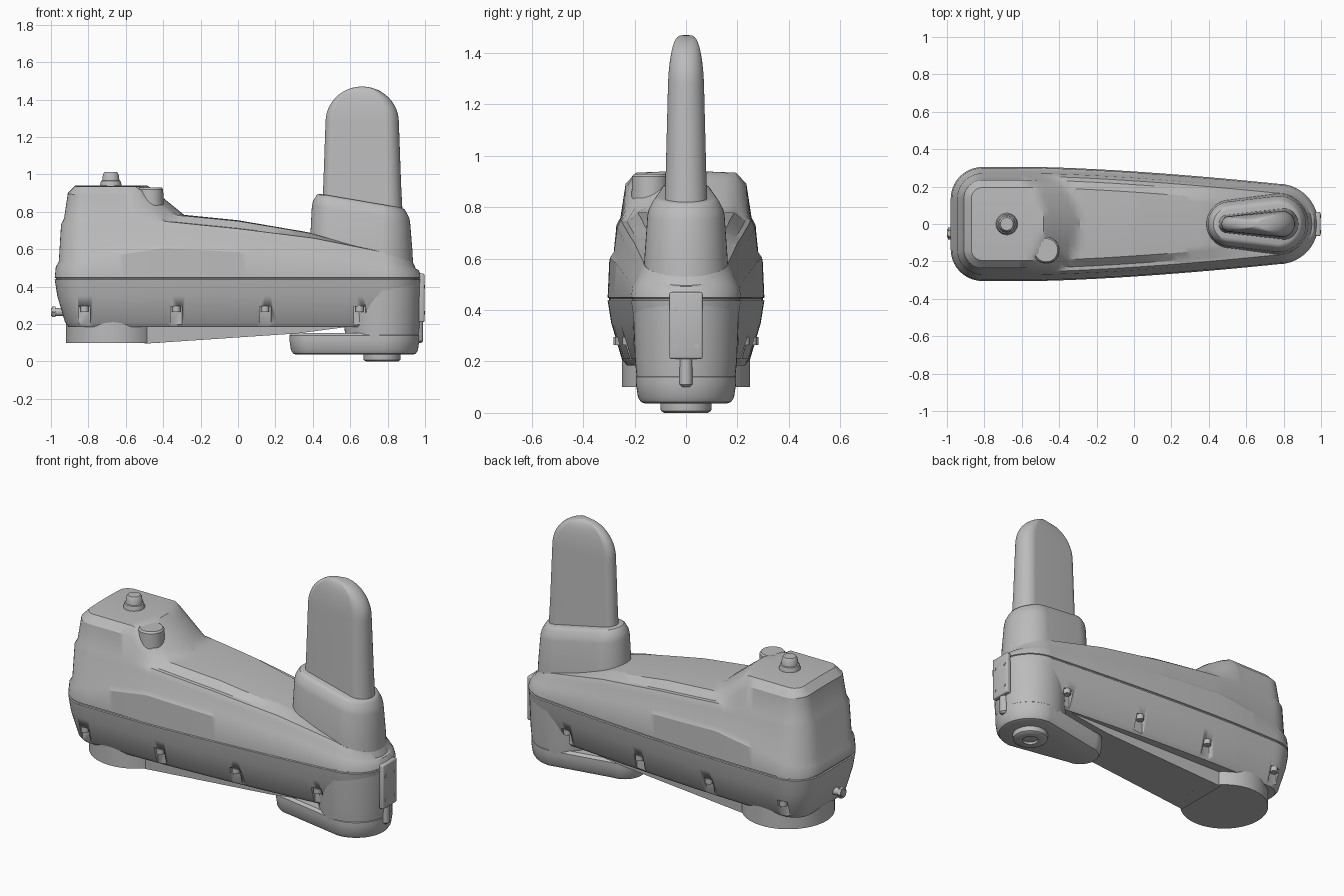
import bpy, bmesh
from math import pi, sin, cos, hypot, radians, sqrt
from mathutils import Matrix, Vector

if "Cube" in bpy.data.objects:
    bpy.data.objects.remove(bpy.data.objects["Cube"])

grey = bpy.data.materials.new("light_grey")
grey.use_nodes = True
grey.diffuse_color = (0.5, 0.5, 0.5, 1)
grey.node_tree.nodes["Principled BSDF"].inputs["Base Color"].default_value = (0.5, 0.5, 0.5, 1)


def finish(name, bm, bevel=0, angle=35):
    bmesh.ops.remove_doubles(bm, verts=bm.verts, dist=0.0001)
    bmesh.ops.recalc_face_normals(bm, faces=bm.faces)
    mesh = bpy.data.meshes.new(name)
    bm.to_mesh(mesh)
    bm.free()
    mesh.materials.append(grey)
    ob = bpy.data.objects.new(name, mesh)
    bpy.context.collection.objects.link(ob)
    bpy.ops.object.select_all(action="DESELECT")
    ob.select_set(True)
    bpy.context.view_layer.objects.active = ob
    if bevel:
        mod = ob.modifiers.new("soft_edges", "BEVEL")
        mod.width, mod.segments = bevel, 3
        bpy.ops.object.modifier_apply(modifier=mod.name)
    bpy.ops.object.shade_smooth_by_angle(angle=radians(angle))
    return ob


def loft(name, rings, cap=True, angle=35):
    bm = bmesh.new()
    rows = [[bm.verts.new(p) for p in ring] for ring in rings]
    for a, b in zip(rows, rows[1:]):
        for i in range(len(a)):
            j = (i + 1) % len(a)
            bm.faces.new((a[i], a[j], b[j], b[i]))
    if cap:
        bm.faces.new(rows[0])
        bm.faces.new(rows[-1])
    return finish(name, bm, angle=angle)


def teardrop(x0, r0, x1, r1, n=24):
    """Outline around a small circle at x0 and a larger one at x1."""
    pts = []
    for cx, r, start in ((x1, r1, -pi / 2), (x0, r0, pi / 2)):
        for i in range(n + 1):
            a = start + pi * i / n
            pts.append((cx + r * cos(a), r * sin(a)))
    return pts


def turned(name, x, y, profile, sides=48):
    """Upright turned part from (radius, height) pairs."""
    return loft(name, [[(x + r * cos(2 * pi * i / sides), y + r * sin(2 * pi * i / sides), z)
                        for i in range(sides)] for r, z in profile])


def box(name, center, size, bevel=0):
    bm = bmesh.new()
    bmesh.ops.create_cube(bm, size=1, matrix=Matrix.Translation(center) @ Matrix.Diagonal((*size, 1)))
    return finish(name, bm, bevel)


def rod_x(name, center, r, length, sides=24):
    bm = bmesh.new()
    bmesh.ops.create_cone(bm, cap_ends=True, segments=sides, radius1=r, radius2=r, depth=length,
                          matrix=Matrix.Translation(center) @ Matrix.Rotation(pi / 2, 4, "Y"))
    return finish(name, bm)


def interp(table, x):
    if x <= table[0][0]:
        return table[0][1]
    for (a, u), (b, v) in zip(table, table[1:]):
        if x <= b:
            return u + (v - u) * (x - a) / (b - a)
    return table[-1][1]


# --- Main body: half plan outline, inset level by level ---
def half_width(x):
    return 0.305 - 0.09 * (max(0, x + 0.55) / 1.32) ** 1.5


def belt(x):
    return interp(((-0.98, 0.52), (-0.7, 0.575), (-0.4, 0.62), (0, 0.6), (0.5, 0.55), (0.97, 0.48)), x)


def shoulder(x):
    return interp(((-0.98, 0.745), (-0.4, 0.73), (0, 0.69), (0.4, 0.64), (0.75, 0.57), (0.97, 0.5)), x)


def top(x, y):
    ridge = interp(((-0.3, 0.785), (0, 0.755), (0.38, 0.69), (0.7, 0.6), (0.97, 0.54)), x)
    t = min(1, max(0, (-0.29 - x - 1.6 * y * y) / 0.19))
    return ridge + (0.94 - ridge) * t - 0.15 * y * y


outline = [(-0.98, 0), (-0.98, 0.07)]
outline += [(-0.81 - 0.17 * cos(pi / 2 * i / 10), 0.135 + 0.17 * sin(pi / 2 * i / 10)) for i in range(11)]
outline += [(-0.81 + 1.58 * i / 48, half_width(-0.81 + 1.58 * i / 48)) for i in range(1, 48)]
outline += [(0.77 + 0.215 * sin(pi / 2 * i / 14), 0.215 * cos(pi / 2 * i / 14)) for i in range(14)]
outline += [(0.985, 0)]

levels = [
    (0.075, lambda x, y: 0.185), (0.055, lambda x, y: 0.21), (0.014, lambda x, y: 0.35),
    (0, lambda x, y: 0.437), (0.006, lambda x, y: 0.44), (0.006, lambda x, y: 0.446),
    (0, lambda x, y: 0.449), (0.006, lambda x, y: belt(x) - 0.015), (0.022, lambda x, y: belt(x) + 0.01),
    (0.034, lambda x, y: shoulder(x) - 0.01), (0.05, lambda x, y: shoulder(x) + 0.02),
    (0.07, lambda x, y: top(x, y) - 0.04), (0.11, top),
]
rings = []
for i, (x, y) in enumerate(outline):
    ax, ay = outline[i - 1] if i else (outline[1][0], -outline[1][1])
    bx, by = outline[i + 1] if i + 1 < len(outline) else (outline[-2][0], -outline[-2][1])
    d = hypot(bx - ax, by - ay)
    nx, ny = -(by - ay) / d, (bx - ax) / d
    half, z = [], 0
    for k, (inset, height) in enumerate(levels):
        px, py = x - inset * nx, max(0, y - inset * ny)
        if k == 0:
            half += [(px, py * f, height(px, py)) for f in (0, 0.5)]
        z = max(z + 0.002, height(px, py))
        half.append((px, py, z))
    half += [(px, py * f, max(z, top(px, py * f))) for f in (0.8, 0.6, 0.4, 0.2, 0)]
    rings.append(half + [(a, -b, c) for a, b, c in reversed(half[1:-1])])
body = loft("main_body", rings, cap=False, angle=30)

# --- Screw pockets along both lower sides ---
for x in (-0.82, -0.33, 0.145, 0.65):
    for s in (1, -1):
        w = half_width(x)
        cutter = box("pocket_cutter", (x, s * w, 0.222), (0.062, 0.13, 0.145))
        bpy.context.view_layer.objects.active = body
        mod = body.modifiers.new("pocket", "BOOLEAN")
        mod.operation, mod.object, mod.solver = "DIFFERENCE", cutter, "EXACT"
        bpy.ops.object.modifier_apply(modifier=mod.name)
        bpy.data.objects.remove(cutter)
        turned("pocket_screw", x, s * (w - 0.045), ((0.022, 0.265), (0.022, 0.296)), 16)

# --- Round base, sloped underside rib ---
turned("round_base", -0.67, 0, ((0.25, 0.1), (0.25, 0.225)), 64)
loft("underside_rib", [[(-0.5, s, 0.095), (0.32, s * 0.85, 0.15), (0.7, s * 0.85, 0.2), (-0.5, s, 0.2)]
                       for s in (-0.17, 0.17)])

# --- Pivot housing and foot at the narrow end ---
loft("pivot_housing", [[(x, y, z) for x, y in teardrop(0.765, r, 0.775, r)]
                       for r, z in ((0.19, 0.12), (0.198, 0.2), (0.208, 0.437))])
loft("foot", [[(x, y, z) for x, y in teardrop(0.4, 0.125 - d, 0.775, 0.195 - d)]
              for d, z in ((0.035, 0.037), (0.02, 0.042), (0.008, 0.06), (0, 0.115), (0, 0.14), (0.015, 0.153))])
turned("foot_bolt", 0.77, 0, ((0.04, 0.012), (0.045, 0), (0.085, 0), (0.098, 0.008), (0.1, 0.03), (0.1, 0.06)))

# --- Tower collar with a sloping rim ---
rim = ((0.02, 0.45, 0), (0.012, 0.6, 0), (0, 0.79, 0.16), (-0.006, 0.815, 0.17),
       (-0.022, 0.845, 0.17), (-0.03, 0.855, 0.17), (-0.045, 0.86, 0.17))
loft("tower_collar", [[(x, y, z - slope * (x - 0.65)) for x, y in teardrop(0.515, 0.12 + d, 0.77, 0.15 + d)]
                      for d, z, slope in rim])

# --- Upright blade with a rounded tip ---
blade = [(1.1, 1.2, 0.8), (1.06, 1.12, 0.95), (1.0, 1.0, 1.28)]
for i in range(1, 13):
    a = pi / 2 * i / 12.2
    blade.append((cos(a), sqrt(cos(a)) * (1 - 0.1 * sin(a)), 1.28 + 0.19 * sin(a)))
loft("blade", [[(0.663 + (x - 0.663) * sx, y * sy, z) for x, y in teardrop(0.51, 0.042, 0.79, 0.07)]
               for sx, sy, z in blade], angle=50)

# --- Top knob and side pillar on the raised end ---
turned("top_knob", -0.68, 0, ((0.058, 0.92), (0.058, 0.945), (0.052, 0.965), (0.046, 0.968),
                              (0.042, 1.0), (0.034, 1.012)), 32)
turned("raised_pillar", -0.47, -0.14, ((0.075, 0.7), (0.07, 0.92), (0.062, 0.93)), 40)

# --- End plate with screws, cable stub, and rear connector ---
box("end_plate", (0.982, 0, 0.34), (0.03, 0.13, 0.26), 0.008)
for y in (-0.042, 0.042):
    for z in (0.26, 0.4):
        rod_x("plate_screw", (0.994, y, z), 0.009, 0.012, 12)
turned("cable_stub", 0.965, 0, ((0.015, 0.1), (0.025, 0.11), (0.025, 0.23)), 20)
rod_x("rear_connector", (-0.96, -0.05, 0.265), 0.022, 0.08)
rod_x("rear_connector_nut", (-0.985, -0.05, 0.265), 0.032, 0.02, 6)
